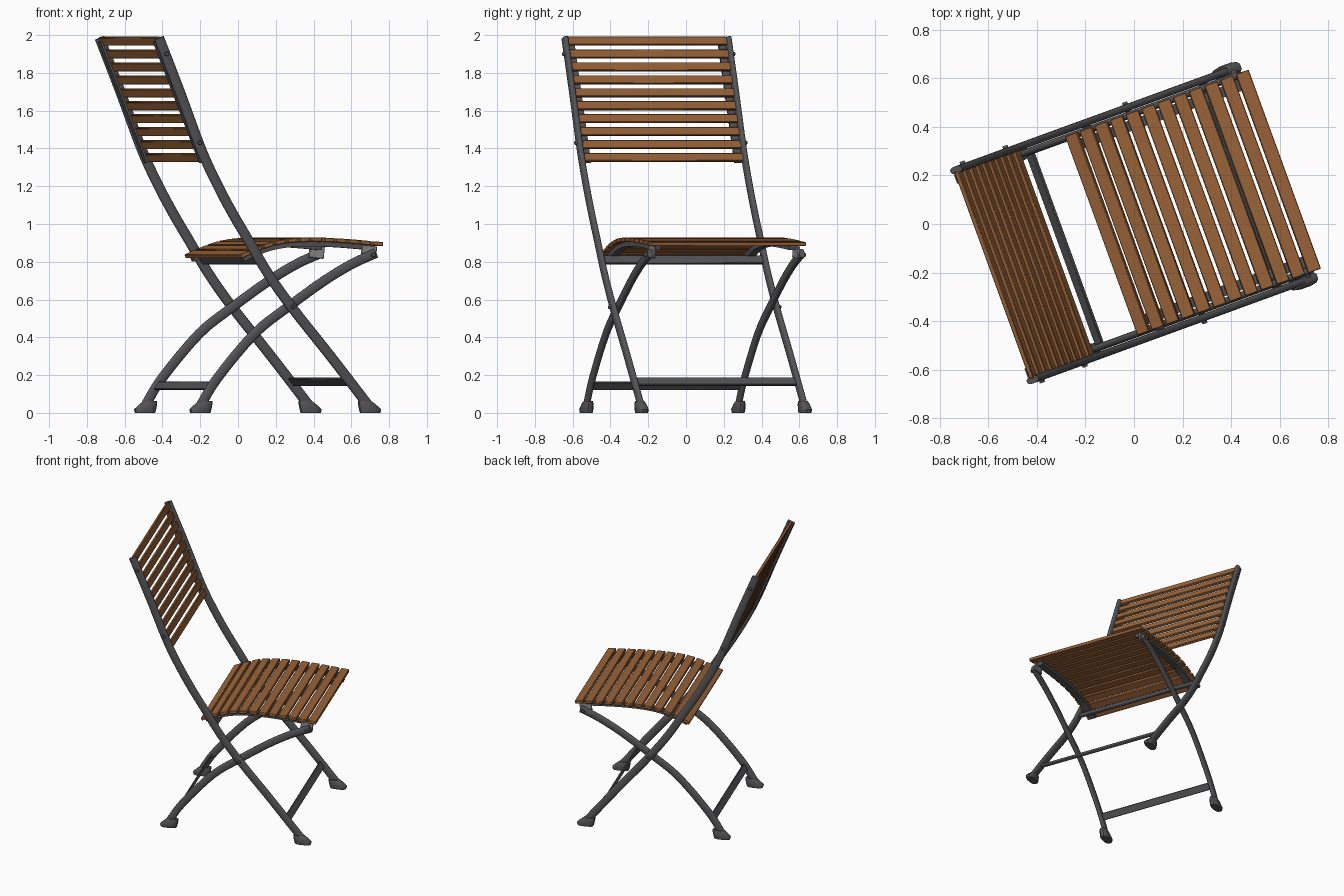
import bpy, bmesh, math
from mathutils import Matrix, Vector

if "Cube" in bpy.data.objects:
    bpy.data.objects.remove(bpy.data.objects["Cube"])

# The whole chair is turned a little about the vertical axis
TURN = Matrix.Rotation(math.radians(20), 4, 'Z')


def material(name, rgb):
    m = bpy.data.materials.new(name)
    m.use_nodes = True
    m.diffuse_color = (*rgb, 1)
    bsdf = m.node_tree.nodes["Principled BSDF"]
    bsdf.inputs["Base Color"].default_value = (*rgb, 1)
    bsdf.inputs["Roughness"].default_value = 0.6
    return m


WOOD = material("warm brown wood", (0.32, 0.125, 0.04))
METAL = material("dark grey metal", (0.09, 0.09, 0.095))
STEEL = material("light grey steel", (0.26, 0.26, 0.26))


def finish(name, bm, mat, bevel=0):
    bmesh.ops.recalc_face_normals(bm, faces=bm.faces)
    bm.transform(TURN)
    mesh = bpy.data.meshes.new(name)
    bm.to_mesh(mesh)
    bm.free()
    mesh.materials.append(mat)
    ob = bpy.data.objects.new(name, mesh)
    bpy.context.collection.objects.link(ob)
    bpy.ops.object.select_all(action='DESELECT')
    ob.select_set(True)
    bpy.context.view_layer.objects.active = ob
    bpy.ops.object.shade_smooth_by_angle(angle=math.radians(40))
    if bevel:
        mod = ob.modifiers.new("soft edges", 'BEVEL')
        mod.width, mod.segments = bevel, 1
    return ob


def smooth_path(pts, steps=4):
    # Catmull-Rom curve through side-profile points (depth, height)
    p = [Vector(q) for q in pts]
    p = [2 * p[0] - p[1]] + p + [2 * p[-1] - p[-2]]
    out = []
    for a, b, c, d in zip(p, p[1:], p[2:], p[3:]):
        for i in range(steps):
            t = i / steps
            out.append(0.5 * (2 * b + (c - a) * t + (2 * a - 5 * b + 4 * c - d) * t ** 2
                              + (3 * b - a - 3 * c + d) * t ** 3))
    return out + [p[-2]]


def at_height(path, z):
    # Depth and slope angle of a path where it passes a height
    for a, b in zip(path, path[1:]):
        if min(a.y, b.y) <= z <= max(a.y, b.y):
            d = b - a
            return a.x + d.x * (z - a.y) / d.y, math.atan2(d.y, d.x)


def loft(bm, rings):
    loops = [[bm.verts.new(v) for v in r] for r in rings]
    n = len(loops[0])
    for a, b in zip(loops, loops[1:]):
        for i in range(n):
            j = (i + 1) % n
            bm.faces.new((a[i], a[j], b[j], b[i]))
    bm.faces.new(loops[0])
    bm.faces.new(loops[-1])


def oval(n, power):
    pts = []
    for i in range(n):
        a = math.tau * (i + 0.5) / n
        c, s = math.cos(a), math.sin(a)
        pts.append((math.copysign(abs(c) ** power, c), math.copysign(abs(s) ** power, s)))
    return pts


def tube(name, path, side, half_deep, half_wide, mat, section):
    bm = bmesh.new()
    rings = []
    for i, p in enumerate(path):
        d = (path[min(i + 1, len(path) - 1)] - path[max(i - 1, 0)]).normalized()
        rings.append([(p.x - d.y * a * half_deep, side + b * half_wide, p.y + d.x * a * half_deep)
                      for a, b in section])
    loft(bm, rings)
    return finish(name, bm, mat)


def plank(name, u, z, angle, length, width, thick, mat, v=0, bevel=0.003):
    # Board across the chair, its width lying along the given slope
    bm = bmesh.new()
    bmesh.ops.create_cube(bm, size=1)
    bm.transform(Matrix.Translation((u, v, z)) @ Matrix.Rotation(-angle, 4, 'Y')
                 @ Matrix.Diagonal((width, length, thick, 1)))
    return finish(name, bm, mat, bevel)


def bolt(name, u, v, z, radius, length):
    bm = bmesh.new()
    bmesh.ops.create_cone(bm, cap_ends=True, segments=10, radius1=radius, radius2=radius, depth=length)
    bm.transform(Matrix.Translation((u, v, z)) @ Matrix.Rotation(math.pi / 2, 4, 'X'))
    return finish(name, bm, METAL, 0.003)


def shoe(name, u, v, lean):
    # Rubber foot: wide sole narrowing up towards the leg
    bm = bmesh.new()
    rings = []
    for z, half, shift, wide in ((0, 0.055, 0, 0.026), (0.018, 0.06, 0, 0.029),
                                 (0.048, 0.046, 0.02, 0.026), (0.062, 0.036, 0.03, 0.021)):
        rings.append([(u + lean * shift + a * half, v + b * wide, z) for a, b in oval(12, 0.7)])
    loft(bm, rings)
    return finish(name, bm, METAL)


rail = smooth_path([(0.575, 0.03), (0.35, 0.305), (0.135, 0.56), (0, 0.74), (-0.1, 0.9), (-0.2, 1.06),
                    (-0.29, 1.22), (-0.377, 1.4), (-0.495, 1.7), (-0.612, 1.985)])
leg = smooth_path([(-0.372, 0.03), (-0.271, 0.185), (-0.062, 0.42), (0.125, 0.56),
                   (0.331, 0.70), (0.49, 0.79), (0.62, 0.845)])
seat = smooth_path([(-0.14, 0.828), (-0.05, 0.866), (0.05, 0.898), (0.16, 0.914),
                    (0.3, 0.917), (0.45, 0.91), (0.66, 0.893)], 8)
ROUND = oval(14, 0.75)
SQUARE = [(1, 1), (1, -1), (-1, -1), (-1, 1)]

for side, s in (("left", 1), ("right", -1)):
    # Long back rails, crossing curved legs and their feet
    tube(side + "_back_rail", rail, s * 0.46, 0.027, 0.015, METAL, ROUND)
    tube(side + "_curved_leg", leg, s * 0.428, 0.026, 0.015, METAL, ROUND)
    shoe(side + "_rail_foot", 0.577, s * 0.46, -1)
    shoe(side + "_leg_foot", -0.368, s * 0.428, 1)

    # Strips carrying the seat slats
    under = [Vector((p.x, p.y - 0.023)) for p in seat[2:-2]]
    tube(side + "_seat_strip", under, s * 0.385, 0.013, 0.022, METAL, SQUARE)

    # Strips behind the back slats
    low, high = at_height(rail, 1.33)[0], at_height(rail, 1.97)[0]
    back = [Vector((low - 0.016, 1.325)), Vector((high - 0.016, 1.965))]
    tube(side + "_back_strip", back, s * 0.425, 0.006, 0.02, METAL, SQUARE)

    # Seat hinge bracket
    plank(side + "_seat_bracket", 0.59, 0.852, -0.1, 0.012, 0.085, 0.066, STEEL, s * 0.405)
    bolt(side + "_bracket_bolt", 0.6, s * 0.428, 0.837, 0.013, 0.052)

    # Bolts on the rails
    for label, z in (("upper", 1.9), ("lower", 1.43), ("pivot", 0.56)):
        bolt(f"{side}_{label}_bolt", at_height(rail, z)[0], s * 0.46, z, 0.012, 0.05)

# Flat cross bars following the slope of the legs
for name, path, z, length, width in (("rail_cross_bar", rail, 0.165, 0.91, 0.05),
                                     ("leg_cross_bar", leg, 0.143, 0.85, 0.05),
                                     ("seat_cross_bar", rail, 0.81, 0.91, 0.05)):
    u, angle = at_height(path, z)
    plank(name, u, z, angle, length, width, 0.014, METAL)

# Seat slats spaced evenly along the curved seat profile
lengths = [0]
for a, b in zip(seat, seat[1:]):
    lengths.append(lengths[-1] + (b - a).length)
SLATS = 12
pitch = (lengths[-1] + 0.013) / SLATS
for i in range(SLATS):
    want = pitch * i + (pitch - 0.013) / 2
    k = max(j for j in range(len(seat) - 1) if lengths[j] <= want)
    d = (seat[k + 1] - seat[k]).normalized()
    p = seat[k] + d * (want - lengths[k])
    plank(f"seat_slat_{i + 1}", p.x, p.y, math.atan2(d.y, d.x), 0.872, pitch - 0.013, 0.022, WOOD)

# Back slats between the rails
for i in range(10):
    z = 1.352 + i * 0.0685
    u, angle = at_height(rail, z)
    plank(f"back_slat_{i + 1}", u, z, angle, 0.904, 0.046, 0.02, WOOD)
